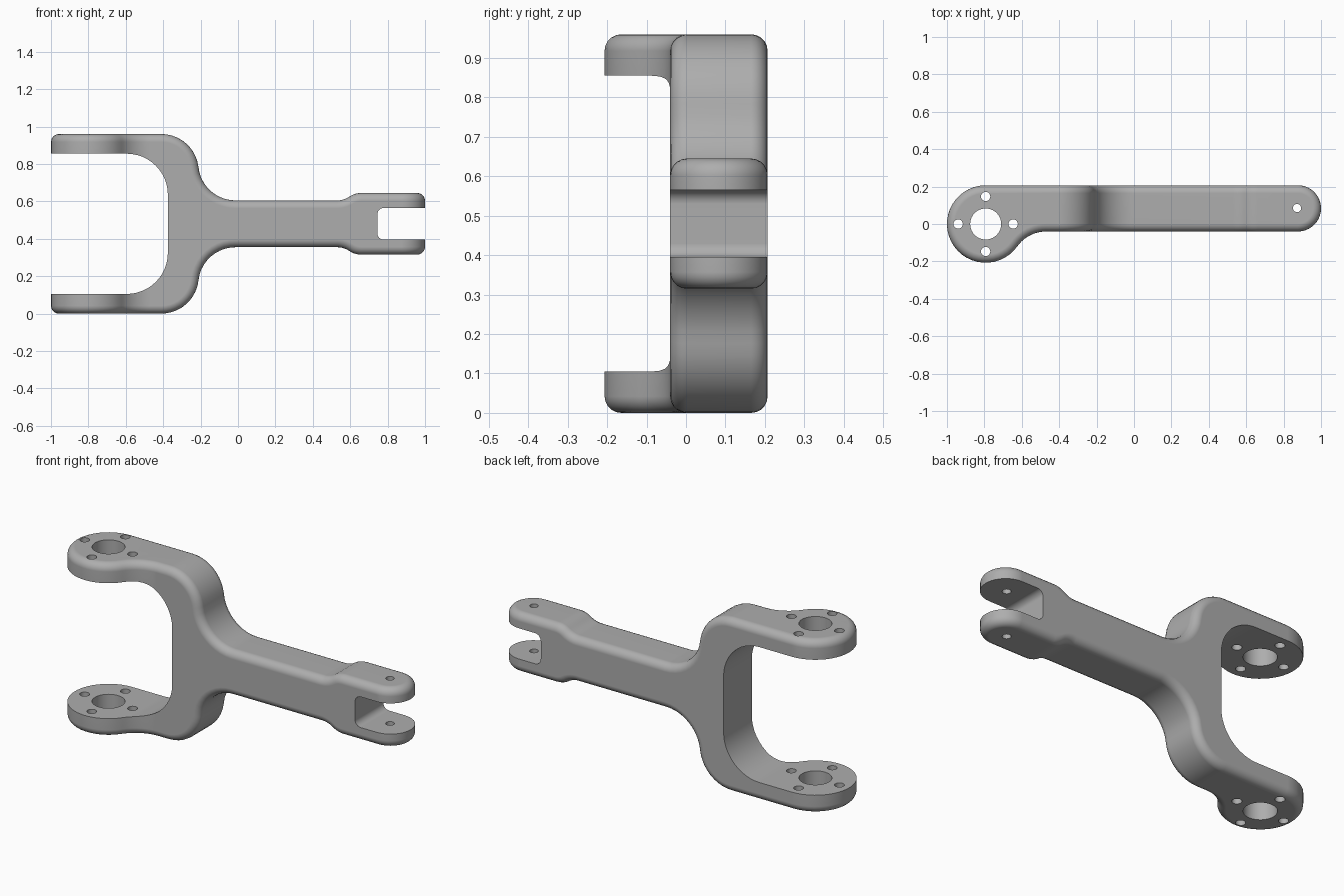
import bpy, bmesh
from math import sin, cos, pi, radians, sqrt, atan2
from mathutils import Vector

cube = bpy.data.objects.get("Cube")
if cube:
    bpy.data.objects.remove(cube)

MID = 0.48           # height of the mirror plane
BOSS_X, BOSS_R = -0.793, 0.207
FRONT, BACK = -0.04, 0.207

metal = bpy.data.materials.new("grey metal")
metal.use_nodes = True
grey = (0.42, 0.42, 0.42, 1)
metal.diffuse_color = grey
metal.node_tree.nodes["Principled BSDF"].inputs["Base Color"].default_value = grey


def arc(cx, cy, r, start, end, n=10):
    """Points on an arc, angles in degrees."""
    angles = [radians(start + (end - start) * i / n) for i in range(n + 1)]
    return [(cx + r * cos(a), cy + r * sin(a)) for a in angles]


def mirrored(points):
    """Close an upper half profile with its reflection in the mid plane."""
    return points + [(x, 2 * MID - z) for x, z in reversed(points)]


def prism(name, points, axis):
    """Extrude an outline right through, along y or z."""
    low, high = (-0.6, 0.6) if axis == "y" else (-0.3, 1.3)
    bm = bmesh.new()
    place = (lambda p, h: (p[0], h, p[1])) if axis == "y" else (lambda p, h: (p[0], p[1], h))
    face = bm.faces.new([bm.verts.new(place(p, low)) for p in points])
    made = bmesh.ops.extrude_face_region(bm, geom=[face])
    shift = Vector(place((0, 0), high - low))
    bmesh.ops.translate(bm, vec=shift, verts=[v for v in made["geom"] if isinstance(v, bmesh.types.BMVert)])
    bmesh.ops.recalc_face_normals(bm, faces=bm.faces)
    mesh = bpy.data.meshes.new(name)
    bm.to_mesh(mesh)
    bm.free()
    mesh.materials.append(metal)
    obj = bpy.data.objects.new(name, mesh)
    bpy.context.collection.objects.link(obj)
    return obj


def combine(target, tool, operation):
    mod = target.modifiers.new(tool.name, "BOOLEAN")
    mod.operation, mod.solver, mod.object = operation, "EXACT", tool
    bpy.ops.object.modifier_apply(modifier=mod.name)
    bpy.data.objects.remove(tool)


# Side profile: fork shoulder, neck, slight swelling at the clevis
swell = 0.116
upper = [(-1.2, 0.96)]
upper += arc(-0.41, 0.76, 0.2, 90, 7)
upper += arc(-0.013, 0.805, 0.2, 187, 270)[1:]
upper += arc(0.53, 0.605 + swell, swell, 270, 304, 5)
upper += arc(0.66, 0.645 - swell, swell, 124, 90, 5)[1:]
upper += [(1.2, 0.645)]
body = prism("forked_arm", mirrored(upper), "y")

# Plan outline: round boss, concave blend, straight arm, round tip
blend_x = -0.47
dx = blend_x - BOSS_X
blend_r = (dx**2 + FRONT**2 - BOSS_R**2) / (2 * (BOSS_R + FRONT))
blend_y = FRONT - blend_r
touch = atan2(blend_y, dx) * 180 / pi
tip_r = (BACK - FRONT) / 2
plan = arc(BOSS_X, 0, BOSS_R, 90, 360 + touch, 28)
plan += arc(blend_x, blend_y, blend_r, 180 + touch, 90)[1:]
plan += arc(1 - tip_r, FRONT + tip_r, tip_r, -90, 90, 20)
outline = prism("plan_outline", plan, "z")

bpy.ops.object.select_all(action="DESELECT")
bpy.context.view_layer.objects.active = body
body.select_set(True)
combine(body, outline, "INTERSECT")

# Rounded outer rims
bevel = body.modifiers.new("rim", "BEVEL")
bevel.width, bevel.segments = 0.042, 5
bevel.limit_method, bevel.angle_limit = "ANGLE", radians(50)
bevel.use_clamp_overlap = False
bpy.ops.object.modifier_apply(modifier=bevel.name)

# Fork opening and clevis slot keep crisp edges
opening = [(-1.3, 0.855)] + arc(-0.595, 0.635, 0.22, 90, 0, 12)
combine(body, prism("fork_opening", mirrored(opening), "y"), "DIFFERENCE")
slot = [(1.3, 0.565)] + arc(0.78, 0.53, 0.035, 90, 180, 6)
combine(body, prism("clevis_slot", mirrored(slot), "y"), "DIFFERENCE")

# Bearing bores, ring of bolt holes, clevis pin holes
holes = [(BOSS_X, 0, 0.083, 40), (0.872, 0.085, 0.022, 20)]
holes += [(x, y, 0.025, 20) for x, y in arc(BOSS_X, 0, 0.147, 0, 270, 3)]
for x, y, r, sides in holes:
    combine(body, prism("hole", arc(x, y, r, 0, 360, sides)[:-1], "z"), "DIFFERENCE")

# Smooth shading with flat large faces
bpy.ops.object.shade_smooth_by_angle(angle=radians(35))
normals = body.modifiers.new("clean_normals", "WEIGHTED_NORMAL")
normals.keep_sharp = True
